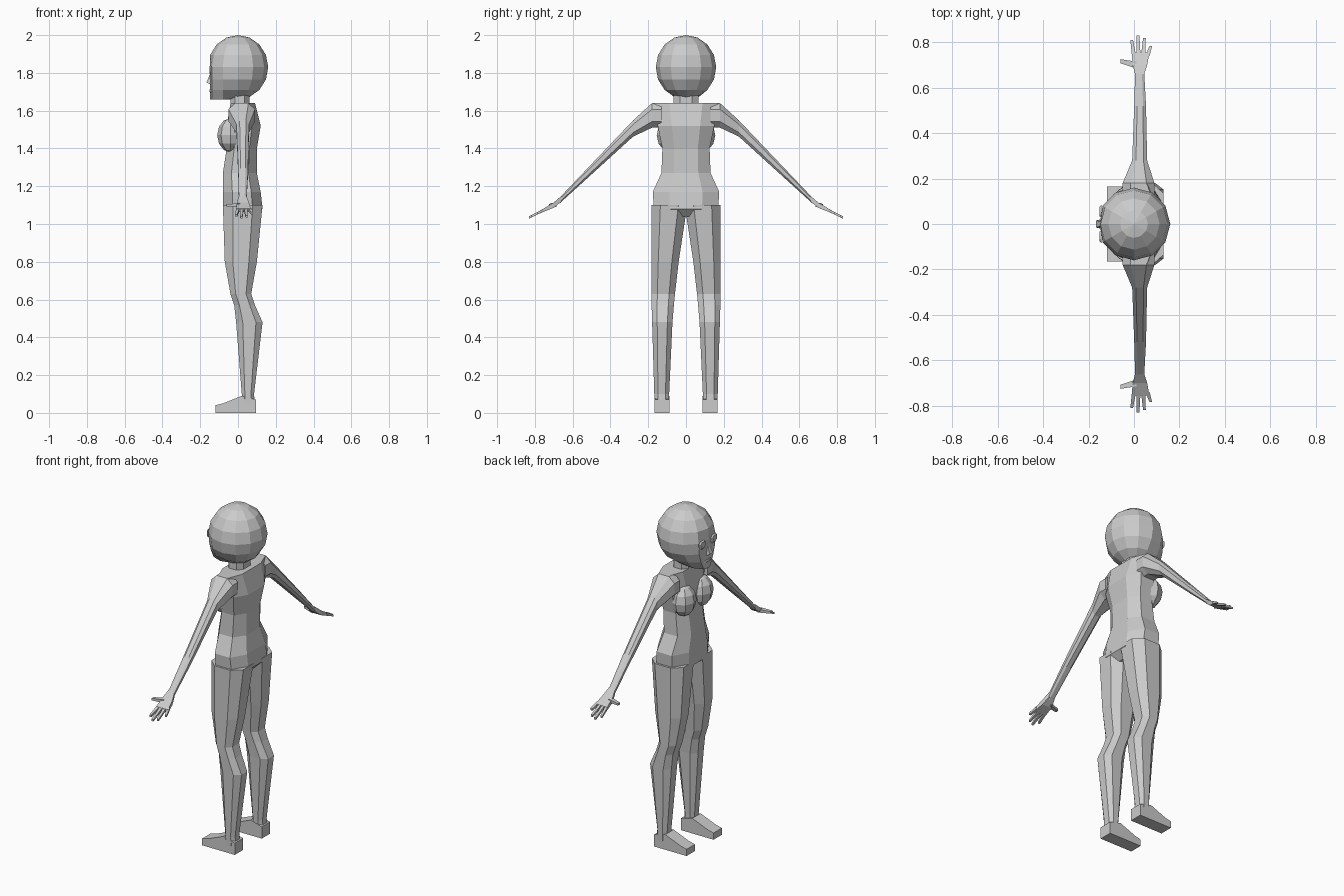
import bpy, bmesh

cube = bpy.data.objects.get("Cube")
if cube:
    bpy.data.objects.remove(cube)

grey = bpy.data.materials.new("plain_grey")
grey.use_nodes = True
tone = (0.6, 0.6, 0.6, 1)
grey.diffuse_color = tone
grey.node_tree.nodes["Principled BSDF"].inputs["Base Color"].default_value = tone

# Cross-section outlines as direction pairs in a unit square
BOX = [(-1, -1), (1, -1), (1, 1), (-1, 1)]
OCTAGON = [(-1, -.5), (-.5, -1), (.5, -1), (1, -.5),
           (1, .5), (.5, 1), (-.5, 1), (-1, .5)]


def finish(name, bm, mirror):
    """Turn the mesh into a grey object, mirrored side to side if asked."""
    bmesh.ops.recalc_face_normals(bm, faces=bm.faces)
    mesh = bpy.data.meshes.new(name)
    bm.to_mesh(mesh)
    bm.free()
    mesh.materials.append(grey)
    obj = bpy.data.objects.new(name, mesh)
    bpy.context.collection.objects.link(obj)
    if mirror:
        modifier = obj.modifiers.new("mirror", "MIRROR")
        modifier.use_axis = (False, True, False)


def loft(name, rows, outline=OCTAGON, axis="z", mirror=True):
    """Skin rows of (position, low a, high a, low b, high b) along an axis."""
    bm = bmesh.new()
    rings = []
    for along, a_low, a_high, b_low, b_high in rows:
        ring = []
        for u, v in outline:
            a = (a_low + a_high + u * (a_high - a_low)) / 2
            b = (b_low + b_high + v * (b_high - b_low)) / 2
            point = {"x": (along, a, b), "y": (a, along, b), "z": (a, b, along)}
            ring.append(bm.verts.new(point[axis]))
        rings.append(ring)
    count = len(outline)
    for low, high in zip(rings, rings[1:]):
        for i in range(count):
            j = (i + 1) % count
            bm.faces.new((low[i], low[j], high[j], high[i]))
    bm.faces.new(rings[0])
    bm.faces.new(rings[-1])
    finish(name, bm, mirror)


def ellipsoid(name, centre, size, segments, rings, shape=None):
    """Low-poly ball; a shape rule may move its unit points first."""
    bm = bmesh.new()
    bmesh.ops.create_uvsphere(bm, u_segments=segments, v_segments=rings, radius=1)
    for vert in bm.verts:
        if shape:
            shape(vert.co)
        for k in range(3):
            vert.co[k] = centre[k] + size[k] * vert.co[k]
    finish(name, bm, mirror=shape is None)


def face_shape(co):
    """Flatten the face and carry the jaw straight down to the chin."""
    spread = (co.x ** 2 + co.y ** 2) ** .5
    if co.z < 0 and co.x < -.1:
        co.x /= spread
        if co.z < -.8:
            co.z = -1
    co.x = max(co.x, -.93)


# Head and neck
ellipsoid("head", (0, 0, 1.83), (.16, .16, .17), 12, 8, face_shape)
loft("neck", [(z, -.04, .06, -.065, .065) for z in (1.6, 1.72)], mirror=False)

# Torso: height, front, back, half width
torso = [(1.04, -.03, .09, .06), (1.08, -.08, .13, .17), (1.17, -.08, .12, .176),
         (1.27, -.08, .1, .13), (1.4, -.06, .1, .125), (1.52, -.06, .12, .15),
         (1.64, -.04, .09, .175)]
loft("torso", [(z, front, back, -half, half) for z, front, back, half in torso],
     mirror=False)
ellipsoid("bust", (-.04, .08, 1.47), (.07, .075, .09), 8, 6)

# Legs: height, front, back; the sides taper by rule
leg = [(1.1, -.08, .13), (.8, -.07, .1), (.63, -.04, .07), (.57, -.02, .09),
       (.48, -.01, .13), (.1, .02, .085), (.04, .02, .09)]
loft("leg", [(z, front, back, .09 - .08 * z * z, .165 + .03 * min(z, .6))
             for z, front, back in leg])

# Feet: distance along the foot, height of its top
foot = [(.095, .07), (.02, .09), (-.08, .05), (-.12, .04)]
loft("foot", [(x, .088, .166, 0, top) for x, top in foot], BOX, "x")


def arm_height(y):
    """Centre line of the arm, bending less steeply at the wrist."""
    return max(min(1.575, 1.78 - .98 * y), 1.45 - .5 * y)


def limb(name, rows, outline):
    """Loft out along the arm from rows of (reach, middle, half depth, half height)."""
    loft(name, [(y, x - depth, x + depth, arm_height(y) - height, arm_height(y) + height)
                for y, x, depth, height in rows], outline, "y")


# Arms and hands
limb("arm", [(.13, .02, .07, .065), (.18, .02, .07, .065), (.28, .025, .033, .043),
             (.52, .027, .026, .026), (.67, .025, .02, .015)], OCTAGON)
limb("palm", [(.66, .025, .02, .015), (.7, .026, .032, .014),
              (.755, .029, .039, .009)], BOX)
for i, reach in enumerate((.81, .83, .82, .785)):
    name = ("index", "middle", "ring", "little")[i] + "_finger"
    base = .02 * i
    tip = .028 * i - .01
    limb(name, [(.74, base, .009, .008), (reach, tip, .006, .006)], BOX)
loft("thumb", [(.01, .685, .715, 1.09, 1.11), (-.06, .708, .726, 1.093, 1.105)],
     BOX, "x")

# Face details
loft("nose", [(1.735, -.14, -.1, -.02, .02), (1.75, -.167, -.1, -.016, .016),
              (1.8, -.146, -.1, -.007, .007)], BOX, mirror=False)
loft("eye", [(-.152, .035, .075, 1.8, 1.835), (-.144, .025, .085, 1.79, 1.84)],
     OCTAGON, "x")
loft("lips", [(-.152, -.02, .02, 1.7, 1.71), (-.144, -.03, .03, 1.695, 1.715)],
     OCTAGON, "x", mirror=False)
